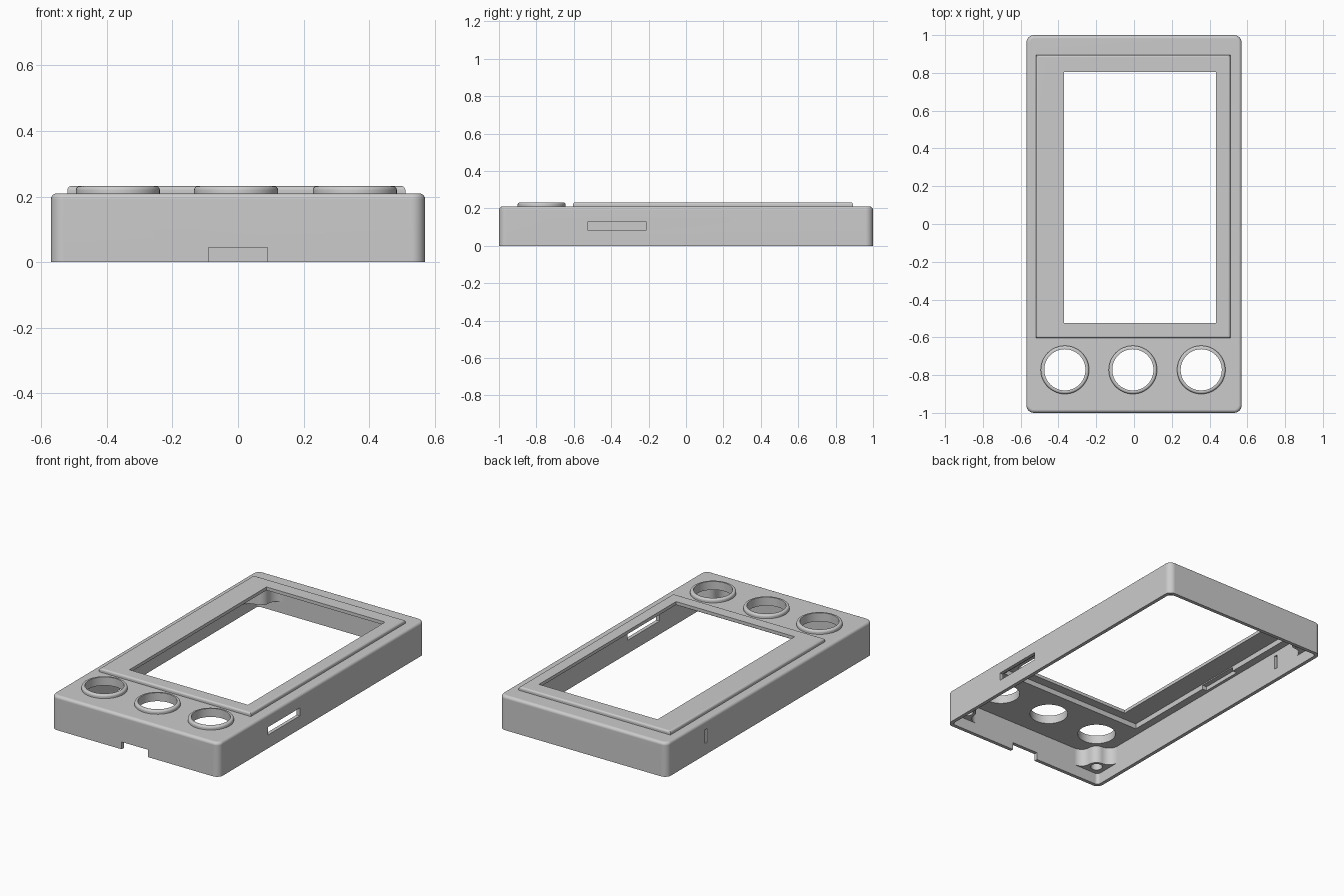
import bpy, bmesh
from math import sin, cos, radians

cube = bpy.data.objects.get("Cube")
if cube:
    bpy.data.objects.remove(cube, do_unlink=True)

grey = bpy.data.materials.new("plain grey")
grey.use_nodes = True
colour = (0.6, 0.6, 0.6, 1)
grey.diffuse_color = colour
grey.node_tree.nodes["Principled BSDF"].inputs["Base Color"].default_value = colour


def finish(bm, name):
    bmesh.ops.recalc_face_normals(bm, faces=bm.faces)
    mesh = bpy.data.meshes.new(name)
    bm.to_mesh(mesh)
    bm.free()
    ob = bpy.data.objects.new(name, mesh)
    bpy.context.collection.objects.link(ob)
    mesh.materials.append(grey)
    return ob


def box(name, x, y, z, corner=0, top=0):
    """Box from ranges, with optional rounded upright corners and top edge."""
    bm = bmesh.new()
    bmesh.ops.create_cube(bm, size=1)
    for v in bm.verts:
        v.co = [r[0] if c < 0 else r[1] for r, c in zip((x, y, z), v.co)]
    if corner:
        upright = [e for e in bm.edges if abs(e.verts[0].co.z - e.verts[1].co.z) > 1e-4]
        bmesh.ops.bevel(bm, geom=upright, offset=corner, segments=6, profile=0.5, affect='EDGES')
    if top:
        rim = [e for e in bm.edges if all(v.co.z > z[1] - 1e-5 for v in e.verts)]
        bmesh.ops.bevel(bm, geom=rim, offset=top, segments=5, profile=0.5, affect='EDGES')
    return finish(bm, name)


def prism(name, points, z, top=0):
    """Upright prism from an outline."""
    bm = bmesh.new()
    face = bm.faces.new([bm.verts.new((px, py, z[0])) for px, py in points])
    # Keep the lower face so that the prism is closed
    new = bmesh.ops.extrude_face_region(bm, geom=[face], use_keep_orig=True)["geom"]
    for v in new:
        if isinstance(v, bmesh.types.BMVert):
            v.co.z = z[1]
    if top:
        rim = [e for e in bm.edges if all(v.co.z > z[1] - 1e-5 for v in e.verts)]
        bmesh.ops.bevel(bm, geom=rim, offset=top, segments=4, profile=0.5, affect='EDGES')
    return finish(bm, name)


def arc(cx, cy, r, start, end, n):
    angles = [radians(start + (end - start) * i / n) for i in range(n + 1)]
    return [(cx + r * cos(a), cy + r * sin(a)) for a in angles]


def disc(name, x, y, r, z, top=0):
    return prism(name, arc(x, y, r, 0, 360, 48)[:-1], z, top)


def combine(target, tool, operation):
    tool.hide_render = True
    mod = target.modifiers.new("join", 'BOOLEAN')
    mod.object, mod.operation, mod.solver = tool, operation, 'EXACT'
    bpy.context.view_layer.objects.active = target
    bpy.ops.object.modifier_apply(modifier=mod.name)
    bpy.data.objects.remove(tool, do_unlink=True)


W, L, WALL, CEILING, TOP = 0.57, 1.0, 0.022, 0.18, 0.21
buttons = [-0.366, -0.006, 0.356]

# Outer case with raised screen bezel and button collars
case = box("case", (-W, W), (-L, L), (0, TOP), 0.04, 0.018)
combine(case, box("bezel", (-0.52, 0.51), (-0.604, 0.894), (0.195, 0.232), 0, 0.012), 'UNION')
for x in buttons:
    combine(case, disc("collar", x, -0.772, 0.128, (0.195, 0.232), 0.012), 'UNION')

# Screen window and button holes
window = box("window", (-0.37, 0.435), (-0.525, 0.805), (-0.1, 0.3))
combine(case, window, 'DIFFERENCE')
for x in buttons:
    combine(case, disc("button_hole", x, -0.772, 0.109, (-0.1, 0.3)), 'DIFFERENCE')

# Hollow the case from below
inside = box("inside", (WALL - W, W - WALL), (WALL - L, L - WALL), (-0.2, CEILING), 0.02)
combine(case, inside, 'DIFFERENCE')

# Corner screw posts blended into the walls
c, r, f = 0.083, 0.052, 0.061
far = c + r + f
outline = arc(far, c, f, 270, 180, 8) + arc(c, c, r, 0, 90, 12)[1:] + arc(c, far, f, 270, 180, 8)[1:]
outline += [(0.014, far), (0.014, 0.014), (far, 0.014)]
corners = [(sx, sy) for sx in (-1, 1) for sy in (-1, 1)]
for sx, sy in corners:
    points = [(sx * (W - u), sy * (L - v)) for u, v in outline]
    combine(case, prism("post", points, (0.07, 0.19)), 'UNION')
    hole = disc("screw_hole", sx * (W - c), sy * (L - c), 0.034, (0.0, 0.16))
    combine(case, hole, 'DIFFERENCE')

# Ports in the walls, then the screen seat under the bezel
cuts = {
    "cable_notch": ((-0.09, 0.09), (-1.1, -0.95), (-0.1, 0.045)),
    "side_slot": ((0.5, 0.6), (-0.525, -0.215), (0.082, 0.13)),
    "side_slit": ((-0.6, -0.5), (0.61, 0.63), (0.07, 0.155)),
    "screen_seat": ((-0.5, 0.49), (-0.58, 0.872), (0.17, 0.212)),
    "seat_notch": ((-0.53, -0.45), (0.02, 0.29), (0.165, 0.205)),
}
for name, ranges in cuts.items():
    combine(case, box(name, *ranges), 'DIFFERENCE')

# Smooth the rounded edges only
bpy.ops.object.select_all(action='DESELECT')
case.select_set(True)
bpy.context.view_layer.objects.active = case
bpy.ops.object.shade_smooth_by_angle(angle=radians(30))
normals = case.modifiers.new("flat faces", 'WEIGHTED_NORMAL')
normals.keep_sharp = True
